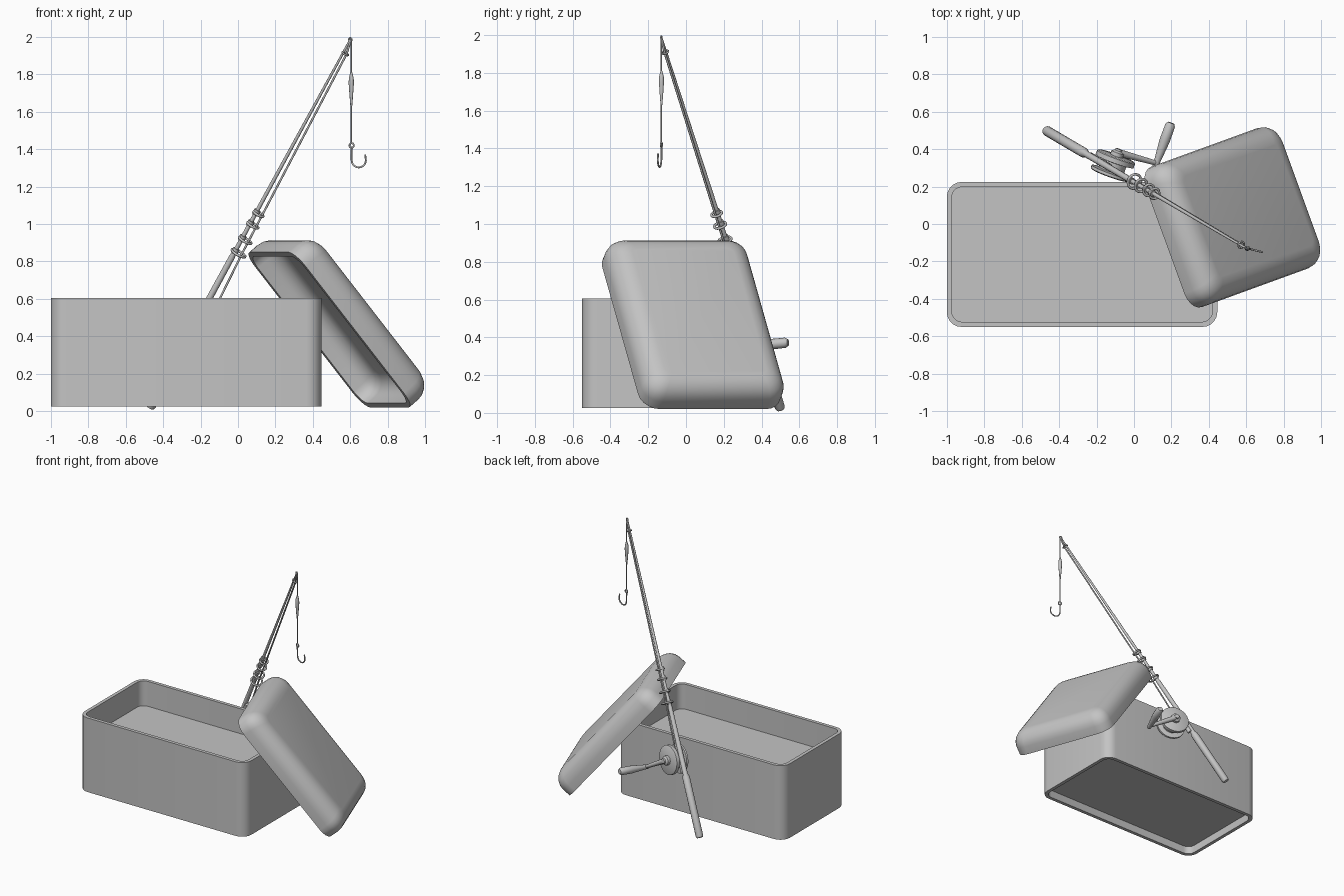
import bpy, bmesh, math
from mathutils import Vector, Matrix

cube = bpy.data.objects.get("Cube")
if cube:
    bpy.data.objects.remove(cube, do_unlink=True)

GREY = (0.55, 0.55, 0.55, 1)
mat = bpy.data.materials.new("plain_grey")
mat.use_nodes = True
mat.diffuse_color = GREY
mat.node_tree.nodes["Principled BSDF"].inputs["Base Color"].default_value = GREY


def finish(obj, angle=40):
    obj.data.materials.append(mat)
    bpy.ops.object.select_all(action='DESELECT')
    obj.select_set(True)
    bpy.context.view_layer.objects.active = obj
    bpy.ops.object.shade_smooth_by_angle(angle=math.radians(angle))
    return obj


def loft(name, rings, matrix):
    """Skin a list of point rings and cap both ends."""
    bm = bmesh.new()
    loops = [[bm.verts.new(matrix @ Vector(co)) for co in ring] for ring in rings]
    for low, high in zip(loops, loops[1:]):
        for i in range(len(low)):
            j = (i + 1) % len(low)
            bm.faces.new((low[i], low[j], high[j], high[i]))
    bm.faces.new(loops[0][::-1])
    bm.faces.new(loops[-1])
    bmesh.ops.recalc_face_normals(bm, faces=bm.faces)
    mesh = bpy.data.meshes.new(name)
    bm.to_mesh(mesh)
    bm.free()
    obj = bpy.data.objects.new(name, mesh)
    bpy.context.collection.objects.link(obj)
    return finish(obj)


def rounded_rect(w, d, r, z, steps=5):
    pts = []
    for k, (sx, sy) in enumerate(((1, 1), (-1, 1), (-1, -1), (1, -1))):
        for i in range(steps + 1):
            turn = math.pi / 2 * (k + i / steps)
            pts.append((sx * (w / 2 - r) + r * math.cos(turn),
                        sy * (d / 2 - r) + r * math.sin(turn), z))
    return pts


def aim(origin, axis):
    rot = Vector(axis).to_track_quat('Z', 'Y').to_matrix().to_4x4()
    return Matrix.Translation(origin) @ rot


def lathe(name, origin, axis, profile, sides=16):
    """Turn (distance, radius) pairs around an axis."""
    turns = [2 * math.pi * i / sides for i in range(sides)]
    rings = [[(r * math.cos(s), r * math.sin(s), h) for s in turns]
             for h, r in profile]
    return loft(name, rings, aim(origin, axis))


def rod_between(name, start, end, r0, r1):
    axis = end - start
    return lathe(name, start, axis, [(0, r0), (axis.length, r1)], 12)


def torus(name, centre, axis, major, minor):
    bpy.ops.mesh.primitive_torus_add(major_radius=major, minor_radius=minor,
                                     major_segments=20, minor_segments=8)
    obj = bpy.context.object
    obj.name = name
    obj.matrix_world = aim(centre, axis)
    return finish(obj, 60)


def wire(name, pts, radius):
    curve = bpy.data.curves.new(name, 'CURVE')
    curve.dimensions = '3D'
    curve.bevel_depth = radius
    curve.bevel_resolution = 2
    curve.use_fill_caps = True
    spline = curve.splines.new('POLY')
    spline.points.add(len(pts) - 1)
    for point, co in zip(spline.points, pts):
        point.co = (co[0], co[1], co[2], 1)
    curve.materials.append(mat)
    obj = bpy.data.objects.new(name, curve)
    bpy.context.collection.objects.link(obj)


# Open box with a raised inner floor and a recessed underside
W, D, WALL = 1.445, 0.775, 0.027
inner = (W - 2 * WALL, D - 2 * WALL, 0.055)
outer = (W, D, 0.08)
loft("box", [rounded_rect(*inner, 0.085), rounded_rect(*inner, 0.025),
             rounded_rect(*outer, 0.025), rounded_rect(*outer, 0.605),
             rounded_rect(*inner, 0.605), rounded_rect(*inner, 0.41)],
     Matrix.Translation((-0.2775, -0.1625, 0)))

# Hollow lid with a rounded top edge, leaning against the box
LW, LD, LH, LR = 1.075, 0.797, 0.17, 0.11


def lid_shell(inset, height, radius, corner):
    rings = [rounded_rect(LW - 2 * inset, LD - 2 * inset, corner, 0)]
    for i in range(6):
        turn = math.pi / 2 * i / 5
        shrink = radius * (1 - math.cos(turn))
        side = 2 * (inset + shrink)
        rings.append(rounded_rect(LW - side, LD - side,
                                  max(corner - shrink * 0.6, 0.015),
                                  height - radius + radius * math.sin(turn)))
    return rings


lean = (Matrix.Translation((0.488, 0.026, 0.435))
        @ Matrix.Rotation(math.radians(20), 4, 'Z')
        @ Matrix.Rotation(math.radians(50.5), 4, 'Y'))
inside = lid_shell(0.03, LH - 0.03, 0.09, 0.08)
outside = lid_shell(0, LH, LR, 0.1)
loft("lid", inside[::-1] + outside, lean)

# Rod frame: along the rod, along the reel axle, and towards the line side
BUTT, TIP = Vector((-0.47, 0.5, 0.02)), Vector((0.6, -0.13, 1.985))
LENGTH = (TIP - BUTT).length
along = (TIP - BUTT).normalized()
axle = Vector((0.34, 0.935, 0.1)).normalized()
across = axle.cross(along).normalized()


def on_rod(t, offset=0.0):
    return BUTT + along * (LENGTH * t) + across * offset


rod_steps = [(0, 0.022), (0.005, 0.027), (0.19, 0.027), (0.2, 0.018),
             (0.41, 0.016), (0.42, 0.012), (1, 0.006)]
lathe("rod", BUTT, along, [(LENGTH * t, r) for t, r in rod_steps], 12)

# Line guides along the rod
for i, t in enumerate((0.425, 0.46, 0.5, 0.53)):
    size = 0.04 - 0.004 * i
    torus(f"line_guide_{i + 1}", on_rod(t, size * 0.55), along, size, 0.007)
    lathe(f"guide_collar_{i + 1}", on_rod(t - 0.006), along,
          [(0, 0.018), (0.03, 0.018)])
torus("tip_guide", on_rod(0.965, 0.012), along, 0.018, 0.005)
torus("tip_eye", TIP, axle, 0.009, 0.004)

# Reel seat, foot and spool
rod_between("reel_seat", on_rod(0.205, 0.022), on_rod(0.3, 0.022), 0.017, 0.017)
hub = Vector((-0.087, 0.382, 0.475))
rod_between("reel_foot", on_rod(0.253, 0.01), hub - axle * 0.075, 0.022, 0.022)
lathe("reel_spool", hub - axle * 0.13, axle, [
    (0, 0.1), (0.005, 0.108), (0.02, 0.108), (0.025, 0.07), (0.075, 0.07),
    (0.08, 0.108), (0.105, 0.108), (0.11, 0.1)], 28)
lathe("reel_hub", hub - axle * 0.025, axle, [
    (0, 0.035), (0.025, 0.035), (0.035, 0.02), (0.045, 0.018)])

# Crank arm and its grip
crank_end = Vector((0.12, 0.325, 0.35))
rod_between("crank_arm", hub, crank_end, 0.02, 0.013)
lathe("crank_grip", crank_end - axle * 0.02, axle, [
    (0, 0.016), (0.04, 0.018), (0.06, 0.02), (0.15, 0.028), (0.235, 0.027),
    (0.25, 0.018)], 12)

# Fishing line along the rod and down to the hook
hang = Vector((0.605, -0.13, 0))
wire("rod_line", [on_rod(0.27, 0.055), on_rod(0.425, 0.04),
                  on_rod(0.965, 0.02), on_rod(1, 0.003)], 0.006)
wire("hanging_line", [hang + Vector((0, 0, z)) for z in (1.985, 1.43)], 0.004)
lathe("float", hang + Vector((0, 0, 1.63)), (0, 0, 1), [
    (0, 0.005), (0.05, 0.009), (0.12, 0.014), (0.15, 0.013), (0.18, 0.005)], 10)

# Hook with its eye
torus("hook_eye", hang + Vector((0.002, 0, 1.42)), (0.3, 1, 0), 0.012, 0.005)
bend = [(0, 1.41), (0.002, 1.37)]
for k in range(11):
    turn = math.pi * k / 10
    bend.append((0.04 - 0.038 * math.cos(turn), 1.34 - 0.038 * math.sin(turn)))
bend.append((0.074, 1.372))
wire("hook", [(hang.x + x, hang.y - 0.25 * x, z) for x, z in bend], 0.005)
